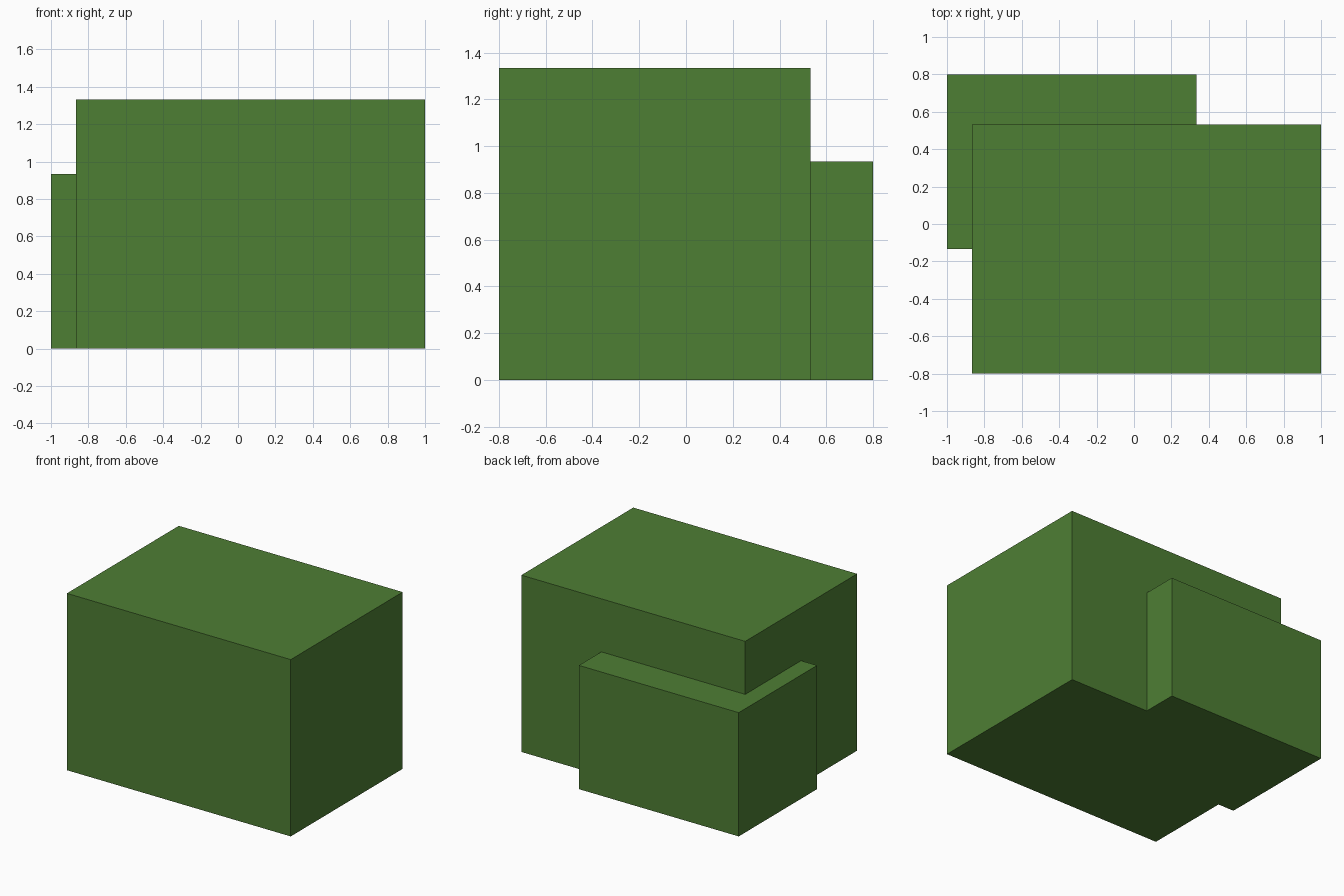
import bpy
import bmesh

if "Cube" in bpy.data.objects:
    bpy.data.objects.remove(bpy.data.objects["Cube"])

green = bpy.data.materials.new("leaf_green")
green.diffuse_color = (0.076, 0.209, 0.034, 1.0)
green.use_nodes = True
green.node_tree.nodes["Principled BSDF"].inputs["Base Color"].default_value = green.diffuse_color


def prism(name, footprint, height):
    """Extrude a counter-clockwise ground footprint straight up."""
    bm = bmesh.new()
    base = bm.faces.new([bm.verts.new((x, y, 0)) for x, y in footprint])
    top = bmesh.ops.extrude_face_region(bm, geom=[base], use_keep_orig=True)["geom"]
    bmesh.ops.translate(bm, vec=(0, 0, height),
                        verts=[v for v in top if isinstance(v, bmesh.types.BMVert)])
    bmesh.ops.recalc_face_normals(bm, faces=bm.faces)
    mesh = bpy.data.meshes.new(name)
    bm.to_mesh(mesh)
    bm.free()
    mesh.materials.append(green)
    obj = bpy.data.objects.new(name, mesh)
    bpy.context.collection.objects.link(obj)
    return obj


# Large block; its back left corner is wrapped by the small block
left, back = -0.867, 0.533
prism("large_block", [(left, -0.8), (1, -0.8), (1, back), (left, back)], 1.333)

# Lower block, L-shaped around the corner so that no faces overlap on the ground
prism("small_block", [(-1, -0.133), (left, -0.133), (left, back),
                      (0.333, back), (0.333, 0.8), (-1, 0.8)], 0.933)
